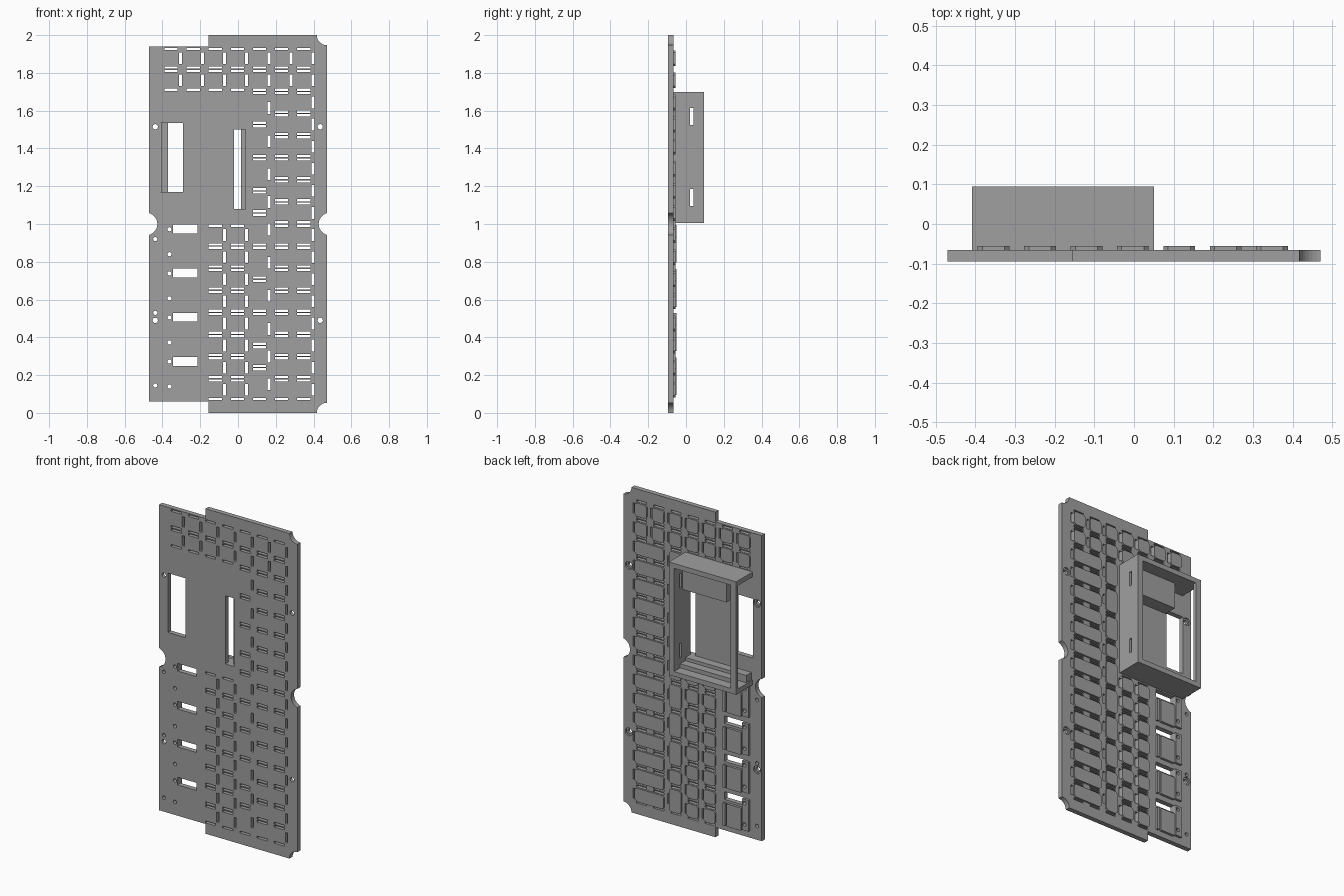
import bpy
import bmesh
import math

default = bpy.data.objects.get("Cube")
if default:
    bpy.data.objects.remove(default, do_unlink=True)

GREY = (0.35, 0.35, 0.35, 1)
grey = bpy.data.materials.new("plain_grey")
grey.use_nodes = True
grey.diffuse_color = GREY
grey.node_tree.nodes["Principled BSDF"].inputs["Base Color"].default_value = GREY

FRONT, BACK = -0.095, -0.065   # plate faces
PITCH = 0.117                  # key spacing
TOP = 1.936                    # top edge of the key grid


def prism(bm, outline, y0, y1):
    """Extrude an x-z outline from y0 to y1."""
    face = bm.faces.new([bm.verts.new((x, y0, z)) for x, z in outline])
    moved = bmesh.ops.extrude_face_region(bm, geom=[face])["geom"]
    verts = [v for v in moved if isinstance(v, bmesh.types.BMVert)]
    bmesh.ops.translate(bm, vec=(0, y1 - y0, 0), verts=verts)


def box(bm, x0, x1, y0, y1, z0, z1):
    prism(bm, [(x0, z0), (x1, z0), (x1, z1), (x0, z1)], y0, y1)


def rod(bm, x, z, r, y0, y1, sides=24):
    turn = 2 * math.pi / sides
    prism(bm, [(x + r * math.cos(i * turn), z + r * math.sin(i * turn))
               for i in range(sides)], y0, y1)


def pad(bm, x, z, w, h, y1=-0.055, c=0.012):
    """Raised pad with clipped corners, w and h are half sizes."""
    pts = [(w, h - c), (w - c, h), (c - w, h), (-w, h - c),
           (-w, c - h), (c - w, -h), (w - c, -h), (w, c - h)]
    prism(bm, [(x + px, z + pz) for px, pz in pts], BACK - 0.002, y1)


def finish(name, bm):
    bmesh.ops.recalc_face_normals(bm, faces=bm.faces)
    mesh = bpy.data.meshes.new(name)
    bm.to_mesh(mesh)
    bm.free()
    mesh.materials.append(grey)
    ob = bpy.data.objects.new(name, mesh)
    bpy.context.scene.collection.objects.link(ob)
    return ob


def cut(ob, cutter):
    mod = ob.modifiers.new("cut", "BOOLEAN")
    mod.operation, mod.solver, mod.object = "DIFFERENCE", "EXACT", cutter
    graph = bpy.context.evaluated_depsgraph_get()
    ob.data = bpy.data.meshes.new_from_object(ob.evaluated_get(graph))
    ob.modifiers.clear()


# Plate outline with a stepped left side
plate_bm = bmesh.new()
prism(plate_bm, [(-0.47, 0.06), (-0.155, 0.06), (-0.155, 0), (0.47, 0),
                 (0.47, 2), (-0.155, 2), (-0.155, 1.94), (-0.47, 1.94)], FRONT, BACK)
plate = finish("plate", plate_bm)

# Keys: (column centre, slot centres, half width, row edges counted from the top)
cols = [-0.354 + PITCH * i for i in range(7)]
top_rows = [(0, 1), (1, 2)]
low_rows = [(r, r + 1) for r in range(8, 16)]
edges = [2, 3.5, 5, 6.5, 7.5, 9, 10.5, 12, 13.5, 14.5, 16]
keys = []
for i, x in enumerate(cols):
    rows = list(top_rows)
    if i in (2, 3):
        rows += low_rows
    if i == 4:
        rows += list(zip(edges, edges[1:]))
    keys += [(x, [x], 0.04, a, b) for a, b in rows]
wide_x = (cols[5] + cols[6]) / 2
keys += [(wide_x, cols[5:], 0.098, r, r + 1) for r in range(2, 16)]

cut_bm, pads_bm = bmesh.new(), bmesh.new()
Y0, Y1 = FRONT - 0.02, BACK + 0.03
for x, slots, half, a, b in keys:
    z1, z0 = TOP - a * PITCH, TOP - b * PITCH
    mid = (z0 + z1) / 2
    pad(pads_bm, x, mid, half, (z1 - z0) / 2 - 0.017)
    for sx in slots:
        for sz in (z0 + 0.009, z1 - 0.009):
            box(cut_bm, sx - 0.035, sx + 0.035, Y0, Y1, sz - 0.006, sz + 0.006)
    vx = slots[-1] + 0.049
    box(cut_bm, vx - 0.008, vx + 0.008, Y0, Y1, mid - 0.031, mid + 0.031)
finish("key_pads", pads_bm)

# Windows, edge notches and corner bites
box(cut_bm, -0.41, -0.29, Y0, Y1, 1.17, 1.535)
box(cut_bm, -0.02, 0.04, Y0, Y1, 1.08, 1.5)
for side in (-1, 1):
    rod(cut_bm, side * 0.487, 1.0, 0.06, Y0, Y1, 32)
for z in (0, 2):
    rod(cut_bm, 0.47, z, 0.053, Y0, Y1, 32)

# Screw and pin holes
screws = [(x, z) for x in (-0.438, 0.435) for z in (0.49, 1.515)]
for x, z in screws:
    rod(cut_bm, x, z, 0.014, Y0, Y1)
for z in (0.145, 0.53, 0.92):
    rod(cut_bm, -0.438, z, 0.011, Y0, Y1)

# Side modules: window, pin strip and raised pads
strip_bm, module_bm = bmesh.new(), bmesh.new()
for k in range(4):
    z = 0.95 - 0.2335 * k
    box(cut_bm, -0.345, -0.215, Y0, Y1, z, z + 0.047)
    for hole in (0.022, -0.11):
        rod(cut_bm, -0.363, z + hole, 0.011, Y0, Y1)
    box(strip_bm, -0.39, -0.346, BACK, -0.05, z - 0.147, z + 0.045)
    pad(module_bm, -0.29, z - 0.085, 0.05, 0.07, -0.05, 0.004)
    pad(module_bm, -0.222, z - 0.085, 0.008, 0.07, -0.05, 0.002)
strips = finish("pin_strips", strip_bm)
finish("module_pads", module_bm)

cutter = finish("cutter", cut_bm)
sink_bm = bmesh.new()
for x, z in screws:
    rod(sink_bm, x, z, 0.024, BACK - 0.01, BACK + 0.02)
sink = finish("countersink_cutter", sink_bm)
cut(plate, cutter)
cut(plate, sink)
cut(strips, cutter)

# Rear housing: top, bottom, slotted wall and a corner post
REAR = 0.095
house_bm = bmesh.new()
box(house_bm, -0.408, 0.05, BACK, REAR, 1.67, 1.7)
box(house_bm, -0.408, 0.05, BACK, REAR, 1.005, 1.035)
finish("housing_top_and_bottom", house_bm)
wall_bm = bmesh.new()
box(wall_bm, 0.015, 0.05, BACK, REAR, 1.035, 1.67)
wall = finish("housing_wall", wall_bm)
slot_bm = bmesh.new()
for z in (1.095, 1.525):
    box(slot_bm, 0, 0.07, 0.022, 0.04, z, z + 0.09)
slot = finish("wall_slot_cutter", slot_bm)
cut(wall, slot)
post_bm = bmesh.new()
box(post_bm, -0.408, -0.37, REAR - 0.02, REAR, 1.035, 1.67)
finish("housing_post", post_bm)

# Blocks inside the housing
block_bm = bmesh.new()
box(block_bm, -0.285, 0.015, BACK, 0.015, 1.51, 1.67)
finish("upper_block", block_bm)
rail_bm = bmesh.new()
box(rail_bm, -0.4, 0.015, BACK, -0.015, 1.035, 1.08)
box(rail_bm, -0.33, 0.015, -0.015, 0.035, 1.035, 1.06)
finish("lower_rails", rail_bm)

for helper in (cutter, sink, slot):
    bpy.data.objects.remove(helper, do_unlink=True)
